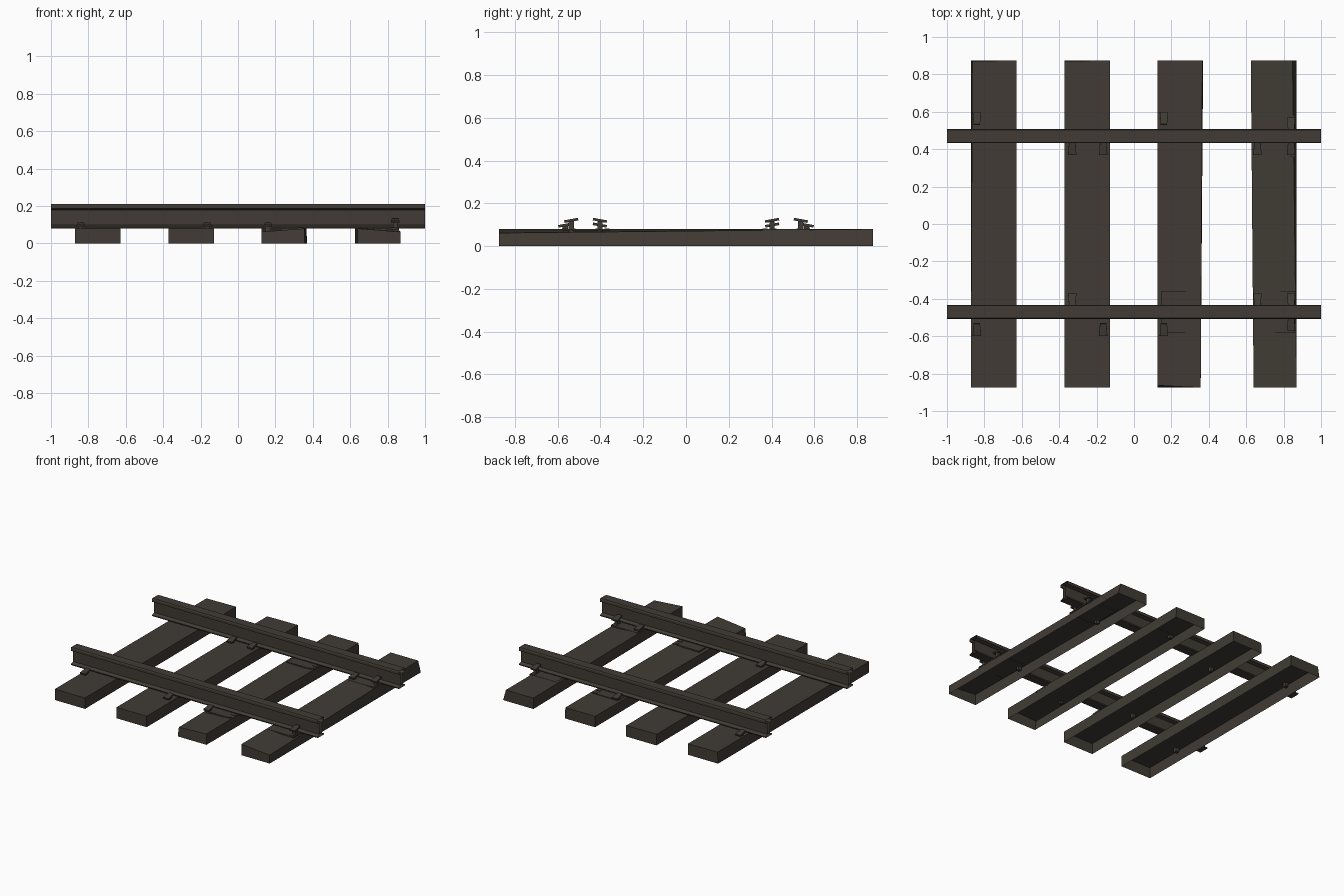
import bpy, bmesh
from mathutils import Matrix, Vector

cube = bpy.data.objects.get("Cube")
if cube:
    bpy.data.objects.remove(cube, do_unlink=True)


def material(name, rgb):
    m = bpy.data.materials.new(name)
    m.use_nodes = True
    m.diffuse_color = (*rgb, 1)
    m.node_tree.nodes["Principled BSDF"].inputs["Base Color"].default_value = (*rgb, 1)
    return m


BROWN = material("dark weathered brown", (0.052, 0.044, 0.035))


def finish(name, bm, normals=True):
    if normals:
        bmesh.ops.recalc_face_normals(bm, faces=bm.faces)
    mesh = bpy.data.meshes.new(name)
    bm.to_mesh(mesh)
    bm.free()
    mesh.materials.append(BROWN)
    ob = bpy.data.objects.new(name, mesh)
    bpy.context.collection.objects.link(ob)
    return ob


def add_box(bm, centre, size, tilt=0.0, taper=1.0):
    """Box tilted about x; taper narrows its -y end."""
    verts = bmesh.ops.create_cube(bm, size=1)["verts"]
    for v in verts:
        if v.co.y < 0:
            v.co.x *= taper
        v.co = Vector(a * b for a, b in zip(v.co, size))
    bmesh.ops.transform(bm, verts=verts,
                        matrix=Matrix.Translation(centre) @ Matrix.Rotation(tilt, 4, "X"))
    return verts


# Sleepers: open underneath, with a few warped corners
# key: (x side, y side), value: shift of the top corner, shift of the bottom corner
WARP = {
    0: {(-1, 1): ((0.008, -0.005, 0), (0, 0, 0))},
    1: {(-1, 1): ((0, -0.005, 0), (0, 0, 0))},
    2: {(-1, -1): ((0, 0.012, -0.018), (0, 0, 0)),
        (1, -1): ((-0.013, 0, 0), (-0.013, 0, 0)),
        (1, 1): ((-0.004, 0, 0), (0, 0, 0))},
    3: {(-1, -1): ((0.015, 0, 0), (0.015, 0, 0)),
        (1, -1): ((0, 0, -0.018), (0, 0, 0)),
        (1, 1): ((-0.022, 0, 0), (0, 0, 0))},
}
SLEEPER_X = [-0.75, -0.25, 0.247, 0.747]
for i, x in enumerate(SLEEPER_X):
    bm = bmesh.new()
    add_box(bm, (x, 0, 0.04), (0.245, 1.75, 0.08))
    bm.normal_update()
    bmesh.ops.delete(bm, geom=[f for f in bm.faces if f.normal.z < -0.5],
                     context="FACES_ONLY")
    for v in bm.verts:
        corner = (1 if v.co.x > x else -1, 1 if v.co.y > 0 else -1)
        if corner in WARP[i]:
            top, bottom = WARP[i][corner]
            v.co += Vector(top if v.co.z > 0.04 else bottom)
    finish(f"sleeper_{i + 1}", bm, normals=False)

# Rails: I-section shells with open ends
RAIL_Y = 0.47
HALF = [(0.034, 0.08), (0.037, 0.088), (0.012, 0.098), (0.012, 0.178),
        (0.037, 0.186), (0.037, 0.203), (0.033, 0.21)]
SECTION = HALF + [(-y, z) for y, z in reversed(HALF)]
for side, label in ((1, "back"), (-1, "front")):
    bm = bmesh.new()
    rings = [[bm.verts.new((x, side * RAIL_Y + y, z)) for y, z in SECTION] for x in (-1, 1)]
    n = len(SECTION)
    for k in range(n):
        j = (k + 1) % n
        bm.faces.new((rings[0][k], rings[0][j], rings[1][j], rings[1][k]))
    finish(f"{label}_rail", bm)

# Tie plates under the rails on the two right-hand sleepers
for i in (2, 3):
    for side, label in ((1, "back"), (-1, "front")):
        bm = bmesh.new()
        add_box(bm, (SLEEPER_X[i] + 0.005, side * RAIL_Y, 0.077), (0.215, 0.225, 0.009))
        # square spike sockets
        for off in (-0.1, -0.058, 0.058, 0.1):
            add_box(bm, (SLEEPER_X[i] + 0.088, side * RAIL_Y + off, 0.081),
                    (0.027, 0.022, 0.006))
        finish(f"{label}_tie_plate_{i + 1}", bm)


# Rail spikes: square shank with a tapered head leaning up to the rail
def spike(x, side, outward, lift=0.0):
    bm = bmesh.new()
    away = 0.095 if outward > 0 and not lift else 0.067
    add_box(bm, (0, away, 0.075 + lift / 2), (0.024, 0.024, 0.05 + lift))
    add_box(bm, (0, away, 0.099 + lift), (0.045, 0.066, 0.012), tilt=-0.18, taper=0.75)
    direction = side * outward
    for v in bm.verts:
        v.co.y = side * RAIL_Y + direction * v.co.y
        v.co.x += x
    finish("rail_spike", bm)


for x, side, outward, lift in [
        (-0.84, 1, 1, 0), (-0.84, -1, 1, 0),
        (-0.33, 1, -1, 0), (-0.165, 1, -1, 0), (-0.33, -1, -1, 0), (-0.165, -1, 1, 0),
        (0.16, 1, 1, 0), (0.16, -1, 1, 0),
        (0.66, 1, -1, 0), (0.66, -1, -1, 0),
        (0.84, 1, 1, 0.022), (0.84, -1, 1, 0.022),
        (0.84, 1, -1, 0.022), (0.84, -1, -1, 0.022)]:
    spike(x, side, outward, lift)
